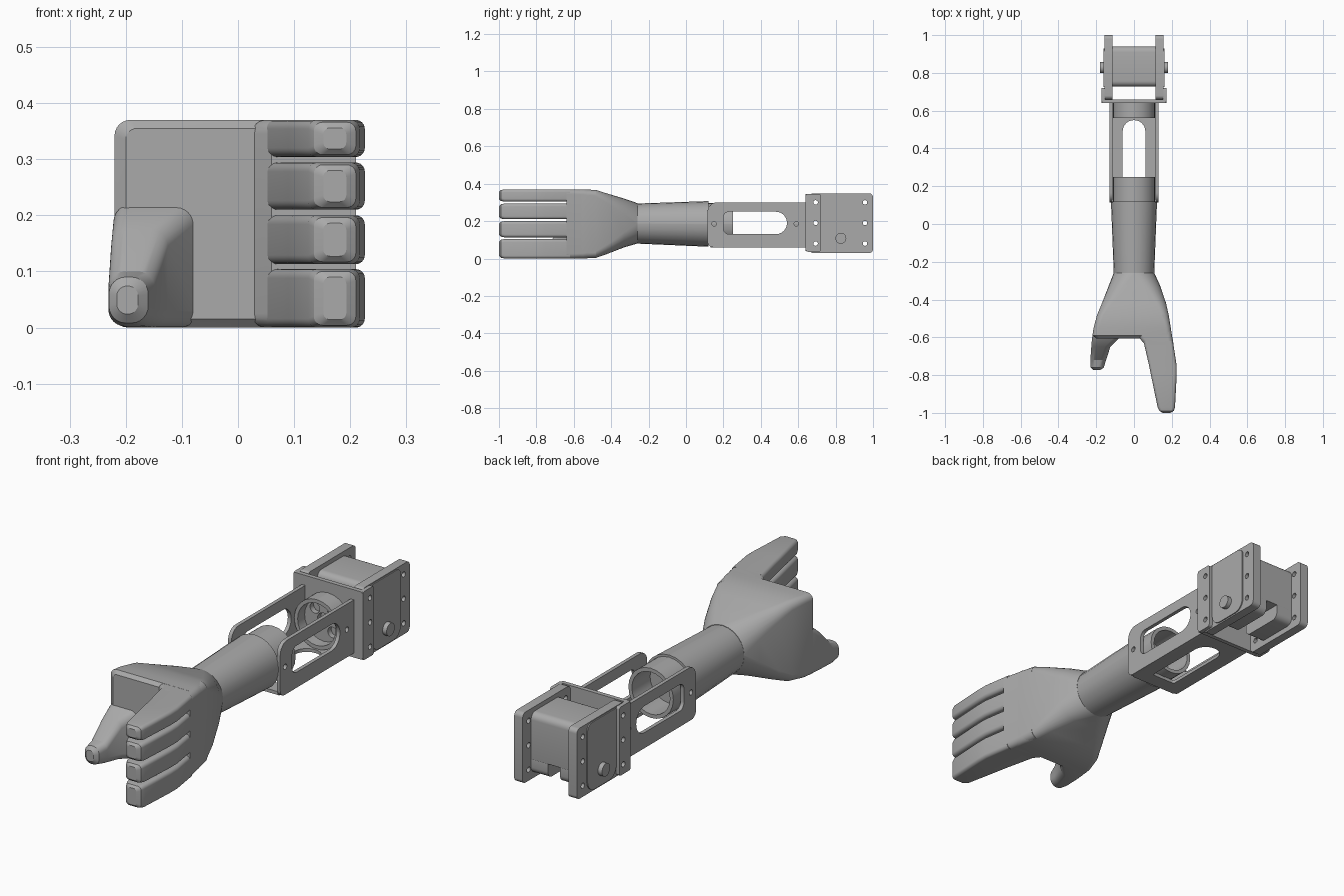
import bpy
import bmesh
from math import sin, cos, pi, radians
from mathutils import Matrix

cube = bpy.data.objects.get("Cube")
if cube:
    bpy.data.objects.remove(cube)

GREY = (0.4, 0.4, 0.4, 1.0)
grey = bpy.data.materials.new("plain grey")
grey.use_nodes = True
grey.diffuse_color = GREY
grey.node_tree.nodes["Principled BSDF"].inputs["Base Color"].default_value = GREY

# Local plate axes mapped to the world: flat, facing sideways, facing the back
AXES = {
    "z": Matrix.Identity(4),
    "x": Matrix(((0, 0, 1, 0), (1, 0, 0, 0), (0, 1, 0, 0), (0, 0, 0, 1))),
    "y": Matrix(((1, 0, 0, 0), (0, 0, -1, 0), (0, 1, 0, 0), (0, 0, 0, 1))),
}
parts = []


def rounded(u0, u1, v0, v1, radii, steps=6):
    """Rounded rectangle; radii run from the high corner anticlockwise."""
    if not isinstance(radii, tuple):
        radii = (radii,) * 4
    corners = ((u1, v1, -1, -1), (u0, v1, 1, -1), (u0, v0, 1, 1), (u1, v0, -1, 1))
    points = []
    for i, (u, v, su, sv) in enumerate(corners):
        r = radii[i]
        for k in range(steps + 1):
            a = (i + k / steps) * pi / 2
            points.append((u + su * r + r * cos(a), v + sv * r + r * sin(a)))
    return points


def circle(u, v, r):
    return rounded(u - r, u + r, v - r, v + r, r * 0.999)


def finish(name, bm):
    bmesh.ops.remove_doubles(bm, verts=bm.verts, dist=0.0002)
    bmesh.ops.recalc_face_normals(bm, faces=bm.faces)
    mesh = bpy.data.meshes.new(name)
    bm.to_mesh(mesh)
    bm.free()
    mesh.materials.append(grey)
    ob = bpy.data.objects.new(name, mesh)
    bpy.context.collection.objects.link(ob)
    parts.append(ob)
    return ob


def plate(name, axis, low, high, outline, holes=()):
    """Extrude an outline with holes between two positions along an axis."""
    curve = bpy.data.curves.new(name + " outline", "CURVE")
    curve.dimensions = "2D"
    curve.fill_mode = "BOTH"
    curve.extrude = (high - low) / 2
    for loop in (outline, *holes):
        spline = curve.splines.new("POLY")
        spline.points.add(len(loop) - 1)
        for p, (u, v) in zip(spline.points, loop):
            p.co = (u, v, 0, 1)
        spline.use_cyclic_u = True
    helper = bpy.data.objects.new(name + " outline", curve)
    bpy.context.collection.objects.link(helper)
    graph = bpy.context.evaluated_depsgraph_get()
    mesh = bpy.data.meshes.new_from_object(helper.evaluated_get(graph))
    bm = bmesh.new()
    bm.from_mesh(mesh)
    bpy.data.objects.remove(helper)
    bpy.data.meshes.remove(mesh)
    middle = (low + high) / 2 * (-1 if axis == "y" else 1)
    bm.transform(AXES[axis] @ Matrix.Translation((0, 0, middle)))
    return finish(name, bm)


def pair(name, low, high, outline, holes=()):
    plate("left_" + name, "x", low, high, outline, holes)
    plate("right_" + name, "x", -high, -low, outline, holes)


def loft(name, sections):
    """Skin rounded rectangles given as y, x0, x1, z0, z1, radius."""
    bm = bmesh.new()
    rings = [[bm.verts.new((u, s[0], v)) for u, v in rounded(*s[1:])] for s in sections]
    for a, b in zip(rings, rings[1:]):
        for i in range(len(a)):
            j = (i + 1) % len(a)
            bm.faces.new((a[i], a[j], b[j], b[i]))
    bm.faces.new(rings[0])
    bm.faces.new(rings[-1])
    return finish(name, bm)


# Hand
loft("palm", [
    (-0.26, -0.108, 0.108, 0.08, 0.296, 0.107),
    (-0.33, -0.135, 0.14, 0.06, 0.32, 0.08),
    (-0.42, -0.17, 0.17, 0.025, 0.347, 0.05),
    (-0.48, -0.195, 0.183, 0.004, 0.366, 0.035),
    (-0.55, -0.214, 0.195, 0, 0.37, 0.028),
    (-0.59, -0.22, 0.2, 0, 0.37, 0.028),
    (-0.605, -0.2, 0.19, 0.015, 0.355, 0.02)])
loft("knuckles", [
    (-0.48, 0, 0.183, 0.004, 0.366, 0.03),
    (-0.6, 0.025, 0.203, 0, 0.37, 0.025),
    (-0.64, 0.06, 0.21, 0, 0.37, 0.025)])
for i, (z0, z1) in enumerate(((0, 0.104), (0.113, 0.2), (0.21, 0.294), (0.304, 0.37))):
    loft(f"finger_{i + 1}", [
        (-0.62, 0.05, 0.206, z0, z1, 0.016),
        (-0.75, 0.08, 0.226, z0, z1, 0.016),
        (-0.8, 0.09, 0.226, z0, z1, 0.016),
        (-0.97, 0.125, 0.217, z0, z1, 0.016),
        (-0.99, 0.135, 0.21, z0 + 0.004, z1 - 0.004, 0.016),
        (-1.0, 0.152, 0.193, z0 + 0.014, z1 - 0.014, 0.012)])
loft("thumb", [
    (-0.5, -0.19, -0.02, 0.01, 0.26, 0.03),
    (-0.6, -0.222, -0.075, 0, 0.218, 0.03),
    (-0.65, -0.226, -0.125, 0, 0.175, 0.03),
    (-0.72, -0.231, -0.148, 0.002, 0.1, 0.03),
    (-0.76, -0.23, -0.16, 0.008, 0.09, 0.03),
    (-0.773, -0.216, -0.178, 0.024, 0.074, 0.018)])

# Forearm and its hollow sleeve
loft("forearm", [
    (-0.29, -0.106, 0.106, 0.081, 0.293, 0.105),
    (0.12, -0.122, 0.122, 0.063, 0.307, 0.1215)])
Z = 0.185
plate("forearm_sleeve", "y", 0.11, 0.25, circle(0, Z, 0.112), [circle(0, Z, 0.095)])

# Slotted channel
pair("channel_side", 0.113, 0.13,
     rounded(0.115, 0.645, 0.06, 0.3, (0.002, 0.05, 0.03, 0.002)),
     [rounded(0.2, 0.54, 0.13, 0.25, (0.059, 0.03, 0.03, 0.059)),
      circle(0.15, Z, 0.012), circle(0.59, Z, 0.012)])
plate("channel_floor", "z", 0.06, 0.075, rounded(-0.115, 0.115, 0.13, 0.645, 0.002),
      [rounded(-0.06, 0.06, 0.2, 0.55, (0.059, 0.059, 0.01, 0.01))])

# End ring and hub
plate("end_ring", "y", 0.56, 0.645, circle(0, Z, 0.112), [circle(0, Z, 0.095)])
hub_holes = [circle(0.062 * cos(a), Z + 0.062 * sin(a), 0.024)
             for a in (pi / 4, 3 * pi / 4, 5 * pi / 4, 7 * pi / 4)]
plate("end_hub", "y", 0.61, 0.635, circle(0, Z, 0.1), hub_holes + [circle(0, Z, 0.032)])

# Joint bracket
plate("bracket_web", "y", 0.64, 0.66, rounded(-0.172, 0.172, 0.04, 0.345, 0.01))
BOLTS = (0.08, 0.19, 0.3)
front_bolts = [circle(0.693, z, 0.012) for z in BOLTS]
back_bolts = [circle(0.957, z, 0.012) for z in BOLTS]
pair("bracket_flange", 0.153, 0.173,
     rounded(0.642, 0.72, 0.036, 0.345, 0.01), front_bolts)
pair("joint_plate", 0.114, 0.156,
     rounded(0.66, 1.0, 0.03, 0.348, 0.02), front_bolts + back_bolts)
pair("joint_cover", 0.15, 0.161,
     rounded(0.725, 0.93, 0.036, 0.343, (0.03, 0.005, 0.05, 0.05)))
pair("pivot_pin", 0.14, 0.181, circle(0.828, 0.108, 0.029))

# Motor housing with a slot underneath
plate("motor_housing", "x", -0.115, 0.115,
      rounded(0.727, 0.94, 0.12, 0.328, (0.03, 0.03, 0.002, 0.002)))
pair("motor_foot", 0.03, 0.115,
     rounded(0.727, 0.94, 0.055, 0.122, (0.002, 0.002, 0.03, 0.03)))

# Smooth rounded faces while keeping hard edges
bpy.ops.object.select_all(action="DESELECT")
for ob in parts:
    ob.select_set(True)
bpy.context.view_layer.objects.active = parts[0]
bpy.ops.object.shade_smooth_by_angle(angle=radians(28))
